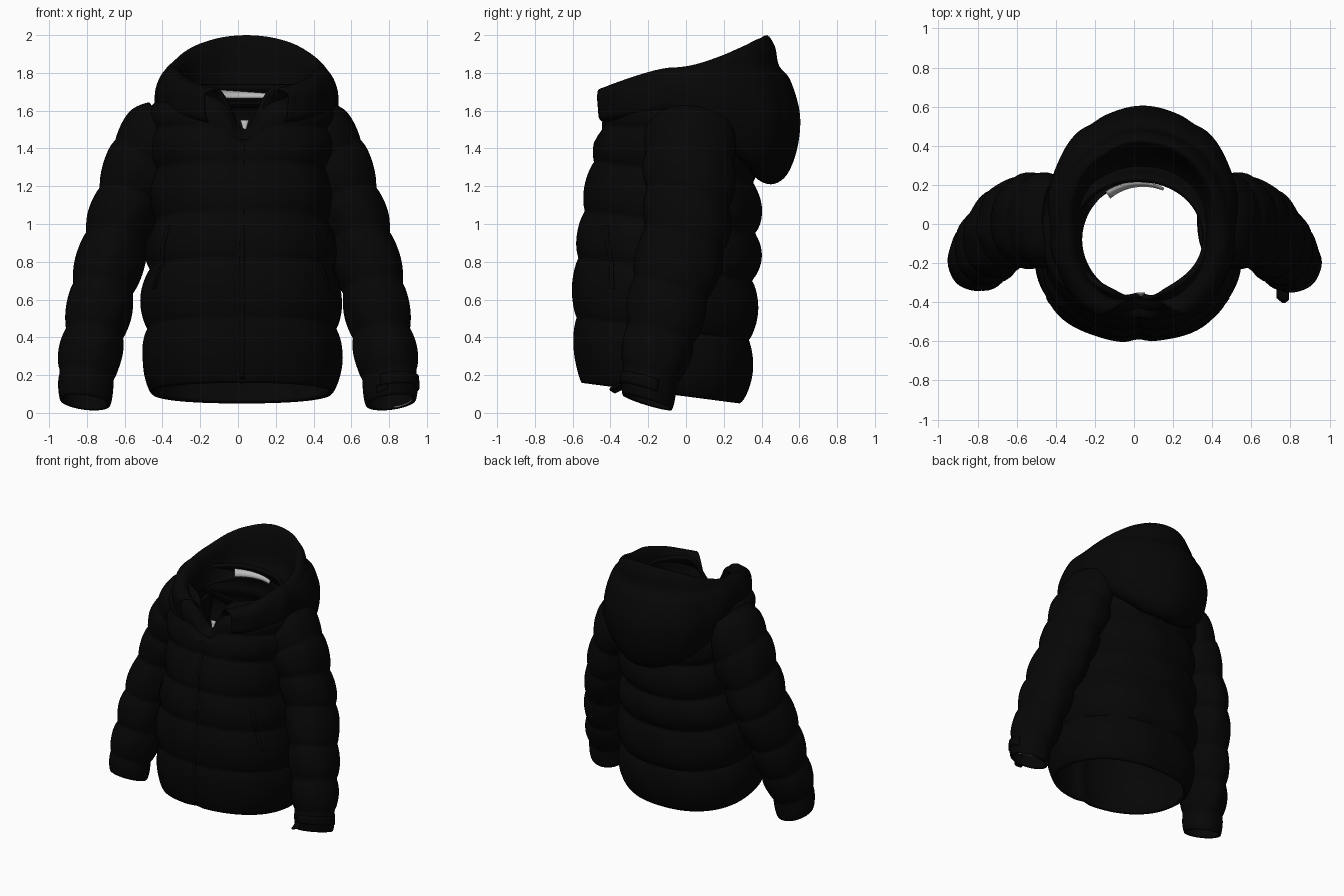
import bpy
from math import sin, cos, pi, exp, radians

old = bpy.data.objects.get("Cube")
if old:
    bpy.data.objects.remove(old)


def material(name, value):
    m = bpy.data.materials.new(name)
    m.use_nodes = True
    colour = (value, value, value, 1)
    m.diffuse_color = colour
    m.node_tree.nodes["Principled BSDF"].inputs["Base Color"].default_value = colour
    return m


BLACK = material("black_fabric", 0.0018)
PALE = material("pale_tape", 0.5)


def lerp(a, b, t):
    return a + (b - a) * t


def clamp(t):
    return min(max(t, 0), 1)


def spline(keys, t):
    """Smooth interpolation of rows whose first entry is the parameter."""
    n = len(keys)
    i = 0
    while i < n - 2 and t > keys[i + 1][0]:
        i += 1
    a, b = keys[i], keys[i + 1]
    p, q = keys[max(i - 1, 0)], keys[min(i + 2, n - 1)]
    h = b[0] - a[0]
    s = clamp((t - a[0]) / h)
    out = []
    for k in range(1, len(a)):
        ma = (b[k] - p[k]) / (b[0] - p[0]) * h
        mb = (q[k] - a[k]) / (q[0] - a[0]) * h
        out.append((2*s**3 - 3*s**2 + 1) * a[k] + (s**3 - 2*s**2 + s) * ma
                   + (3*s**2 - 2*s**3) * b[k] + (s**3 - s**2) * mb)
    return out


def puff(seams, z):
    """Quilted bulge: zero on each seam, one half way between."""
    for a, b in zip(seams, seams[1:]):
        if a <= z <= b:
            return sin(pi * (z - a) / (b - a)) ** 0.65
    return 0


def grid(name, fn, nu, nv, closed=True, thick=0.0, mat=BLACK, mirror=False):
    cols = nu if closed else nu + 1
    verts = [fn(i / nu, j / nv) for j in range(nv + 1) for i in range(cols)]
    faces = []
    for j in range(nv):
        for i in range(nu):
            k = (i + 1) % cols
            faces.append((j*cols + i, j*cols + k, (j+1)*cols + k, (j+1)*cols + i))
    me = bpy.data.meshes.new(name)
    me.from_pydata(verts, [], faces)
    me.materials.append(mat)
    ob = bpy.data.objects.new(name, me)
    bpy.context.collection.objects.link(ob)
    if thick:
        mod = ob.modifiers.new("thickness", 'SOLIDIFY')
        mod.thickness = thick
        mod.offset = -1
    if mirror:
        ob.modifiers.new("mirror", 'MIRROR')
    bpy.ops.object.select_all(action='DESELECT')
    ob.select_set(True)
    bpy.context.view_layer.objects.active = ob
    bpy.ops.object.shade_smooth_by_angle(angle=radians(60))


# Torso: height, half width, front y, back y along the seams
TORSO = [(.10, .475, -.555, .285), (.44, .495, -.58, .33), (.76, .48, -.57, .345),
         (1.01, .45, -.537, .36), (1.28, .45, -.487, .35), (1.50, .47, -.442, .32),
         (1.62, .46, -.42, .29), (1.70, .39, -.40, .26), (1.74, .345, -.39, .235)]
TORSO_SEAMS = [.10, .44, .76, 1.01, 1.28, 1.50, 1.66]


def torso_point(angle, z, push=0.0):
    rx, yf, yb = spline(TORSO, z)
    c, s = cos(angle), sin(angle)
    front = max(0, -s)
    bulge = puff(TORSO_SEAMS, z) * lerp(.042, .025, front)
    bulge = bulge * (1 + .12 * sin(9 * angle + 7 * z)) * (.6 if z > 1.5 else 1) + push
    # squarish body, narrowing to a diamond at the front of the neck
    power = lerp(2.3, lerp(2.1, 1.7, front), clamp((z - 1.6) / .12))
    round_ = (abs(c) ** power + abs(s) ** power) ** (-1 / power)
    x = (rx + bulge) * c * round_
    y = (yf + yb) / 2 + ((yb - yf) / 2 + bulge) * s * round_
    y += .02 * front * exp(-(x / .04) ** 2)
    z -= (.13 * (y + .1) * clamp((1.6 - z) / .3)
          + .24 * clamp((z - 1.4) / .34) * front * exp(-((x - .015) / .09) ** 2))
    return (x + .02, y, z)


grid("torso", lambda u, v: torso_point(2 * pi * u, lerp(.10, 1.74, v)), 96, 120, thick=.025)


# Front zip and slanted pocket welts lying on the quilting
def strip(name, a0, a1, z0, z1):
    def fn(u, v):
        angle = radians(lerp(a0, a1, v) + lerp(-1.5, 1.5, u))
        return torso_point(angle, lerp(z0, z1, v), .004)
    grid(name, fn, 4, 40, closed=False, thick=.006)


strip("front_zip", -90, -90, .12, 1.42)
strip("left_pocket_welt", -32, -40, .62, .95)
strip("right_pocket_welt", -148, -140, .62, .95)

# Sleeves: height, centre x, centre y, half width, half depth, outward tilt
SLEEVE = [(.055, .81, -.205, .132, .13, .12), (.20, .80, -.19, .14, .14, .15),
          (.42, .76, -.135, .148, .17, .15), (.66, .715, -.08, .155, .19, .15),
          (.92, .64, -.01, .16, .205, .2), (1.14, .57, .01, .16, .215, .3),
          (1.32, .50, .02, .16, .23, .6), (1.46, .45, .02, .12, .235, 1.0),
          (1.56, .40, .02, .07, .21, 1.2)]
SLEEVE_SEAMS = [.055, .20, .42, .66, .92, 1.14, 1.34, 1.56]


def sleeve_point(angle, z, push=0.0):
    x, y, rx, ry, tilt = spline(SLEEVE, z)
    bulge = .022 * puff(SLEEVE_SEAMS, z) * (1 + .15 * sin(7 * angle + 9 * z))
    if z < .2 or z > 1.34:
        bulge *= .4
    dx = (rx + bulge + push) * cos(angle)
    dy = (ry + bulge + push) * sin(angle)
    slope = .3 * clamp((1.5 - z) / .5)
    return (x + dx, y + dy, z + tilt * dx - slope * dy)


grid("sleeves", lambda u, v: sleeve_point(2 * pi * u, lerp(.055, 1.56, v)), 48, 110,
     thick=.018, mirror=True)

# Left cuff strap with a loose end sticking out forwards
grid("left_cuff_strap",
     lambda u, v: sleeve_point(radians(lerp(-110, 20, u)), lerp(.11, .17, v), .008),
     24, 4, closed=False, thick=.01)
grid("left_cuff_tab",
     lambda u, v: (lerp(.73, .79, v), lerp(-.32, -.41, u) + .05 * abs(v - .6) * u,
                   lerp(.14, .11, u) + .03 * v),
     3, 4, closed=False, thick=.01)

# Thin pale piping just inside the lip of the left cuff
grid("left_cuff_piping",
     lambda u, v: sleeve_point(radians(lerp(10, 80, u)), .057 + .006 * v, -.021),
     16, 1, closed=False, thick=.004, mat=PALE)

# Hood and collar: distance from the neck axis and height, from inside to outside
BACK = [(.30, 1.65), (.36, 1.63), (.44, 1.74), (.47, 1.92), (.505, 2.0), (.55, 1.94),
        (.57, 1.84), (.63, 1.76), (.68, 1.58), (.665, 1.40), (.61, 1.26), (.53, 1.21),
        (.45, 1.25), (.41, 1.36)]
SIDE = [(.31, 1.60), (.315, 1.65), (.32, 1.72), (.34, 1.79), (.37, 1.825), (.40, 1.825),
        (.43, 1.805), (.45, 1.77), (.465, 1.73), (.47, 1.68), (.47, 1.64), (.46, 1.61),
        (.44, 1.59), (.41, 1.58)]
FRONT = [(.30, 1.54), (.31, 1.58), (.325, 1.63), (.35, 1.67), (.38, 1.70), (.415, 1.70),
         (.445, 1.68), (.455, 1.655), (.45, 1.63), (.445, 1.60), (.44, 1.57), (.435, 1.55),
         (.42, 1.535), (.40, 1.53)]
KEYS = [[(i, *p) for i, p in enumerate(prof)] for prof in (SIDE, BACK, FRONT)]


def hood_point(u, v):
    # the loose flaps stop short of the collar that they hang from
    end = lerp(-80, -60, clamp(2 * v))
    a = radians(lerp(180 - end, end, u))
    t = v * (len(SIDE) - 1)
    s = sin(a)
    side, far = spline(KEYS[0], t), spline(KEYS[1] if s > 0 else KEYS[2], t)
    # the rim rises to a soft peak at the back
    peak = .6 * exp(-((t - 4.5) / 2.5) ** 2) if s > 0 else 0
    r = lerp(side[0], far[0], abs(s) ** 1.4)
    z = lerp(side[1], far[1], abs(s) ** (1.4 + peak))
    # panel seams and soft folds
    if s > 0:
        for seam in (66, 114):
            r -= .014 * v * exp(-((a - radians(seam)) / .07) ** 2)
    r += .006 * v * sin(11 * a + 5 * v)
    return (.045 + r * cos(a), -.08 + r * s, z)


grid("hood", hood_point, 110, 60, closed=False, thick=.012)


# Pale tape inside the back of the neck, broad and lying flatter on the right
def neck_tape(u, v):
    a = radians(lerp(63, 124, u))
    r = lerp(.287 - .03 * u, .297, v)
    return (.02 + r * cos(a), -.08 + r * sin(a), lerp(1.665, 1.69 + .02 * u, v))


grid("neck_tape", neck_tape, 16, 1, closed=False, thick=.006, mat=PALE)

# Pale lining showing behind the top of the zip
grid("zip_lining",
     lambda u, v: (.035 + lerp(-.022, .022, u) * v, -.375 + .02 * v, lerp(1.47, 1.55, v)),
     2, 4, closed=False, thick=.005, mat=PALE)
